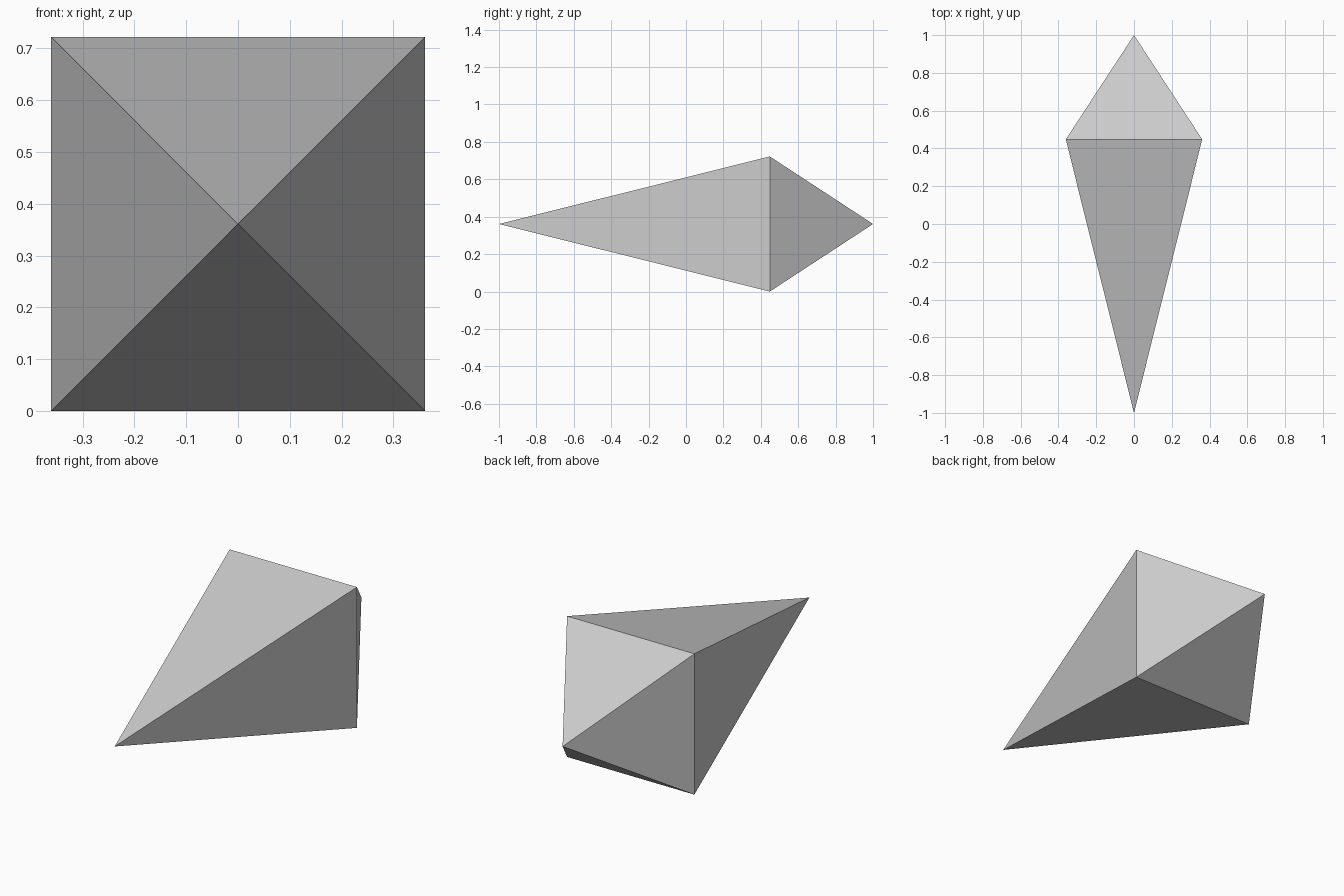
import bpy
import bmesh

if "Cube" in bpy.data.objects:
    bpy.data.objects.remove(bpy.data.objects["Cube"])

HALF = 0.361      # half width of the square girdle
GIRDLE_Y = 0.448  # where the girdle sits along the length

# Elongated four-sided crystal: square girdle with a long front and short back point
bm = bmesh.new()
ring = [bm.verts.new((sx * HALF, GIRDLE_Y, HALF + sz * HALF))
        for sx, sz in ((-1, -1), (1, -1), (1, 1), (-1, 1))]
for tip_y in (-1, 1):
    tip = bm.verts.new((0, tip_y, HALF))
    for i in range(4):
        bm.faces.new((ring[i], ring[(i + 1) % 4], tip))
bmesh.ops.recalc_face_normals(bm, faces=bm.faces)

mesh = bpy.data.meshes.new("pointed_crystal")
bm.to_mesh(mesh)
bm.free()
bpy.context.collection.objects.link(bpy.data.objects.new("pointed_crystal", mesh))
